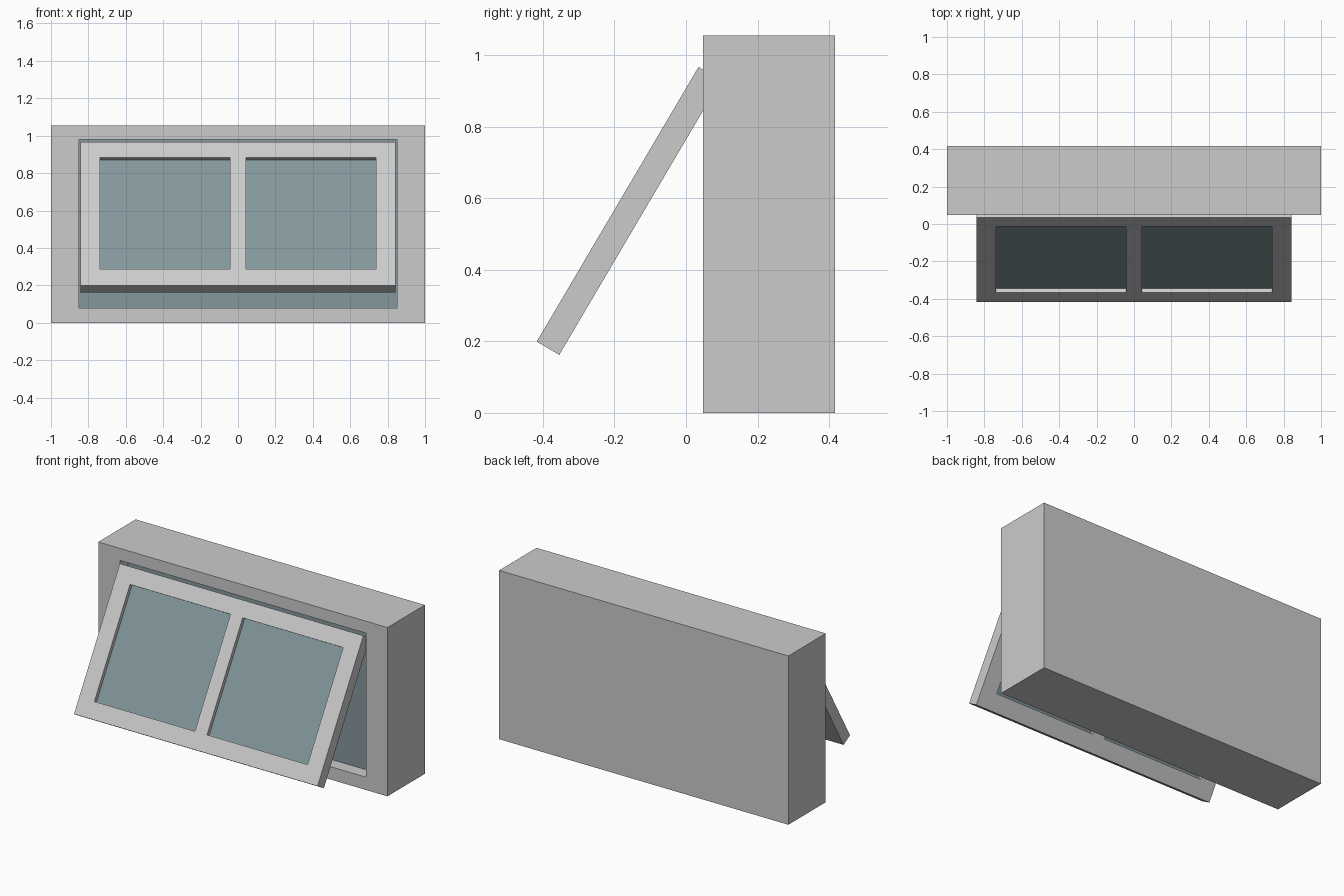
import bpy
from math import radians
from mathutils import Matrix, Vector

if "Cube" in bpy.data.objects:
    bpy.data.objects.remove(bpy.data.objects["Cube"])


def make_material(name, rgb):
    m = bpy.data.materials.new(name)
    m.use_nodes = True
    m.diffuse_color = (*rgb, 1)
    m.node_tree.nodes["Principled BSDF"].inputs["Base Color"].default_value = (*rgb, 1)
    return m


grey = make_material("light grey", (0.6, 0.6, 0.6))
teal = make_material("glass teal", (0.23, 0.31, 0.335))


def box(name, lo, hi, mat, matrix=None):
    lo, hi = Vector(lo), Vector(hi)
    bpy.ops.mesh.primitive_cube_add(size=1)
    ob = bpy.context.object
    ob.name = name
    size = hi - lo
    ob.data.transform(Matrix.Translation((lo + hi) / 2) @ Matrix.Diagonal((*size, 1)))
    if matrix:
        ob.matrix_world = matrix
    ob.data.materials.append(mat)
    return ob


def cut(target, cutter):
    cutter.hide_render = True
    mod = target.modifiers.new("opening", "BOOLEAN")
    mod.operation = "DIFFERENCE"
    mod.solver = "EXACT"
    mod.object = cutter
    bpy.context.view_layer.objects.active = target
    bpy.ops.object.modifier_apply(modifier=mod.name)
    bpy.data.objects.remove(cutter)


# Wall block with a shallow window recess
front, depth = 0.048, 0.09
wall = box("wall_block", (-1, front, 0), (1, 0.417, 1.055), grey)
cut(wall, box("recess_cutter", (-0.85, front - 0.1, 0.08), (0.85, front + depth, 0.98), grey))

# Fixed pane at the back of the recess
box("recess_pane", (-0.85, front + depth - 0.008, 0.08),
    (0.85, front + depth + 0.002, 0.98), teal)

# Sash hinged at its top edge, swung outward at the bottom
hinge = Matrix.Translation((0, 0.035, 0.967)) @ Matrix.Rotation(radians(-30.5), 4, "X")
thick, tall = 0.073, 0.891
sash = box("sash_frame", (-0.842, 0, -tall), (0.842, thick, 0), grey, hinge)
for side, x0, x1 in (("right", -0.737, -0.042), ("left", 0.042, 0.737)):
    cut(sash, box("opening_cutter", (x0, -0.1, -0.79), (x1, 0.2, -0.097), grey, hinge))
    box(side + "_sash_glass", (x0, 0.024, -0.79), (x1, thick - 0.024, -0.097), teal, hinge)
